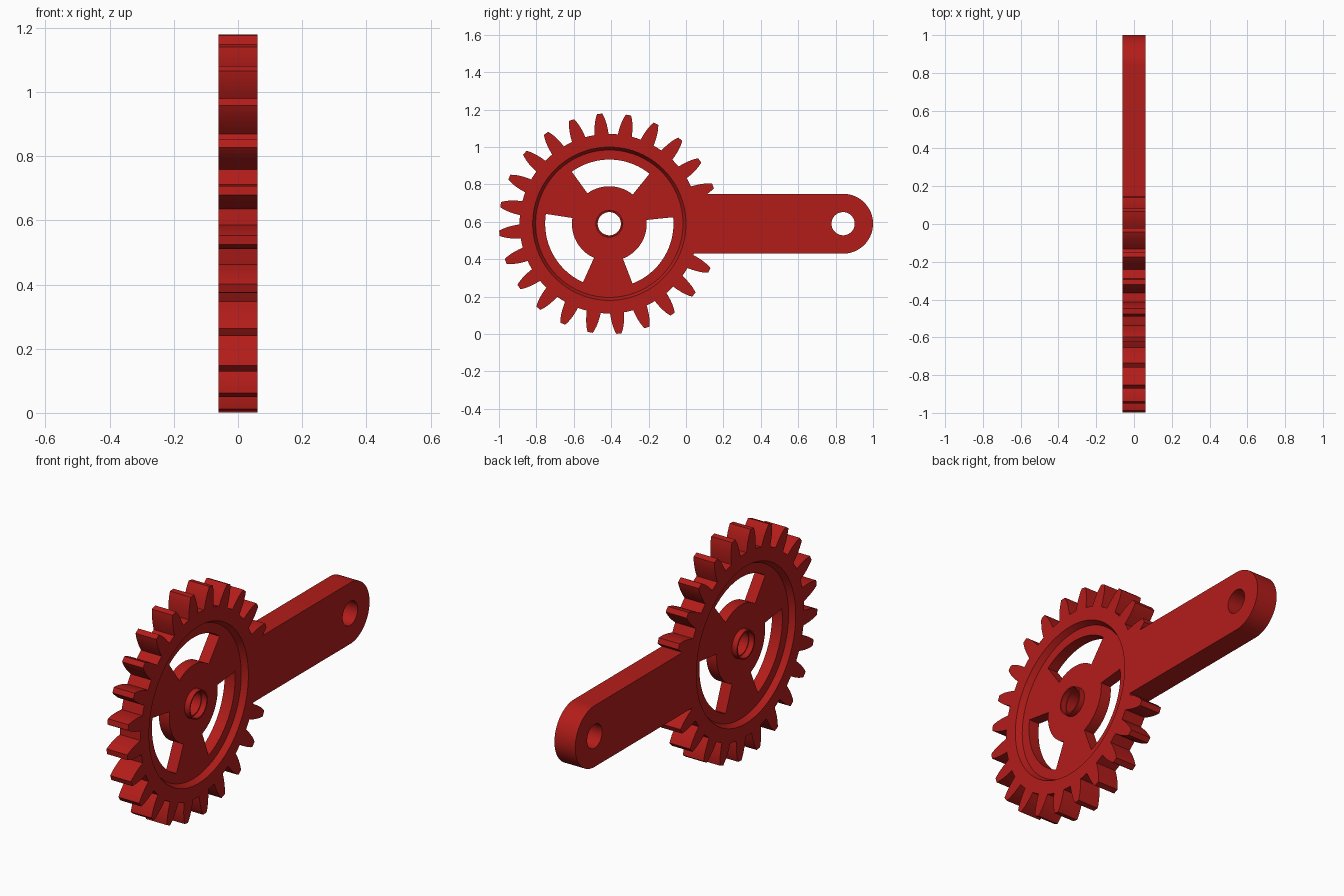
import bpy, bmesh, math
from mathutils import Vector
from mathutils.geometry import tessellate_polygon

if "Cube" in bpy.data.objects:
    bpy.data.objects.remove(bpy.data.objects["Cube"])

YC, ZC = -0.41, 0.59          # gear centre
H, WEB = 0.06, 0.03           # half thickness of rim/lever and of the spoked web
ARM, PIN_Y = 0.16, 1.25       # lever half height, lever end centre (from gear centre)


def polar(r, deg):
    a = math.radians(deg)
    return (r * math.cos(a), r * math.sin(a))


def circle(r, y=0.0, n=96):
    return [(y + polar(r, 360 * i / n)[0], polar(r, 360 * i / n)[1]) for i in range(n)]


def tooth(deg):
    # (radius, half width) down one flank, mirrored for the other
    flank = [(0.48, 0.038), (0.505, 0.036), (0.53, 0.0325), (0.555, 0.027), (0.575, 0.0205), (0.59, 0.014)]
    pts = [polar(r, deg - math.degrees(w / r)) for r, w in flank]
    pts += [polar(r, deg + math.degrees(w / r)) for r, w in reversed(flank)]
    pts.append(polar(0.48, deg + 7.5))     # root between teeth
    return pts


def cross_arm(inside, outside, z):
    t = (z - inside[1]) / (outside[1] - inside[1])
    return (inside[0] + t * (outside[0] - inside[0]), z)


def outline():
    # 22 free teeth, counter-clockwise from just above the lever to just below it
    pts = [p for k in range(22) for p in tooth(20 + 15 * k)]
    first = next(i for i, p in enumerate(pts) if p[1] > ARM)
    start = cross_arm(pts[first - 1], pts[first], ARM) if first else polar(0.48, 19.5)
    pts = pts[first:]
    while pts[-1][0] > 0 and pts[-1][1] > -ARM:
        pts.pop()
    pts.append((math.sqrt(0.48 ** 2 - ARM ** 2), -ARM))
    # rounded lever end
    for i in range(41):
        y, z = polar(ARM, -90 + 180 * i / 40)
        pts.append((PIN_Y + y, z))
    return pts + [start]


def window(mid, half=37.3, n=24):
    angles = [mid - half + 2 * half * i / n for i in range(n + 1)]
    return [polar(0.343, a) for a in angles] + [polar(0.2, a) for a in reversed(angles)]


bm = bmesh.new()


def loop(pts, x):
    return [bm.verts.new((x, YC + y, ZC + z)) for y, z in pts]


def cap(loops):
    flat = [v for lp in loops for v in lp]
    flat_loops = [[Vector((v.co.y, v.co.z, 0)) for v in lp] for lp in loops]
    for tri in tessellate_polygon(flat_loops):
        bm.faces.new([flat[i] for i in tri])


def wall(a, b):
    for i in range(len(a)):
        j = (i + 1) % len(a)
        bm.faces.new((a[i], a[j], b[j], b[i]))


through = []
for s in (-1, 1):
    # toothed rim and lever face
    rim, pin, lip = loop(outline(), s * H), loop(circle(0.062, PIN_Y), s * H), loop(circle(0.41), s * H)
    cap([rim, pin, lip])
    # sloped recess down to the spoked web
    edge = loop(circle(0.394), s * WEB)
    wall(lip, edge)
    windows = [loop(window(88.5 + 120 * k), s * WEB) for k in range(3)]
    collar = [loop(circle(r), s * x) for r, x in
              ((0.074, WEB), (0.074, H), (0.067, H), (0.067, WEB), (0.062, WEB))]
    cap([edge] + windows + [collar[0]])
    # raised collar with a stepped bore
    for a, b in zip(collar, collar[1:]):
        wall(a, b)
    through.append([rim, pin, collar[-1]] + windows)

# outer edge, pin hole, bore and window walls
for a, b in zip(*through):
    wall(a, b)
bmesh.ops.recalc_face_normals(bm, faces=bm.faces[:])

mesh = bpy.data.meshes.new("gear_lever")
bm.to_mesh(mesh)
bm.free()
gear = bpy.data.objects.new("gear_lever", mesh)
bpy.context.collection.objects.link(gear)
red = bpy.data.materials.new("red")
red.diffuse_color = (0.45, 0.012, 0.01, 1)
red.use_nodes = True
red.node_tree.nodes["Principled BSDF"].inputs["Base Color"].default_value = red.diffuse_color
mesh.materials.append(red)
bpy.context.view_layer.objects.active = gear
gear.select_set(True)
bpy.ops.object.shade_smooth_by_angle(angle=math.radians(25))
